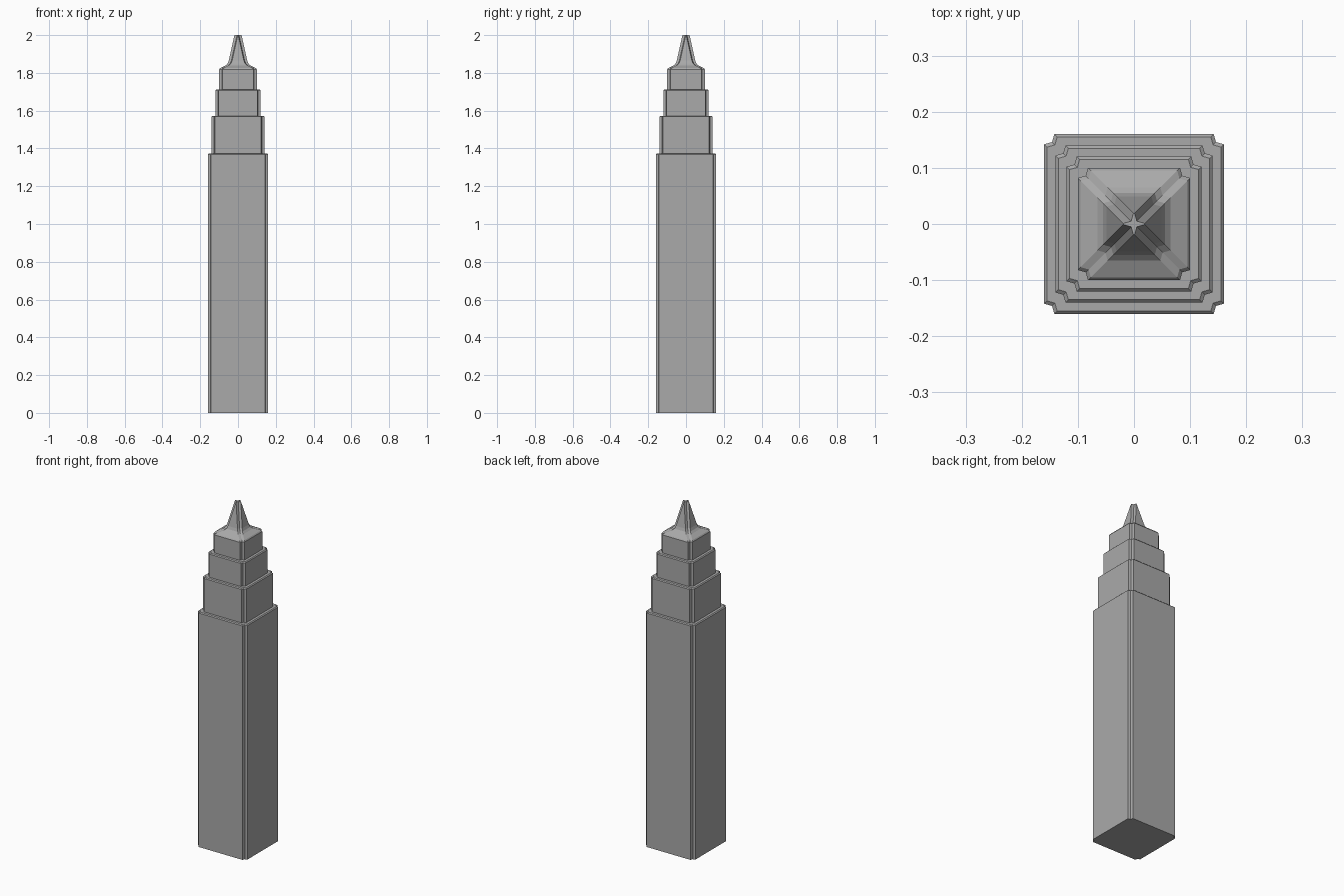
import bpy, bmesh

cube = bpy.data.objects.get("Cube")
if cube:
    bpy.data.objects.remove(cube, do_unlink=True)

stone = bpy.data.materials.new("grey_stone")
stone.use_nodes = True
GREY = (0.4, 0.4, 0.4, 1)
stone.diffuse_color = GREY
stone.node_tree.nodes["Principled BSDF"].inputs["Base Color"].default_value = GREY

NOTCH = 0.018   # corner cut along each side
INNER = 0.014   # depth of the corner cut's inner point


def ring(bm, half, z):
    """Square outline with a notched corner, turned four times."""
    corner = [(half, half - NOTCH), (half - INNER, half - INNER), (half - NOTCH, half)]
    verts = []
    for _ in range(4):
        verts += [bm.verts.new((x, y, z)) for x, y in corner]
        corner = [(-y, x) for x, y in corner]
    return verts


def loft(name, profile):
    """Closed solid through (half width, height) pairs."""
    bm = bmesh.new()
    rings = [ring(bm, half, z) for half, z in profile]
    for low, high in zip(rings, rings[1:]):
        for i in range(len(low)):
            j = (i + 1) % len(low)
            bm.faces.new((low[i], low[j], high[j], high[i]))
    bm.faces.new(rings[0][::-1])
    bm.faces.new(rings[-1])
    bmesh.ops.recalc_face_normals(bm, faces=bm.faces)
    mesh = bpy.data.meshes.new(name)
    bm.to_mesh(mesh)
    bm.free()
    mesh.materials.append(stone)
    obj = bpy.data.objects.new(name, mesh)
    bpy.context.collection.objects.link(obj)
    return obj


# Stepped tower blocks with softly chamfered ledges
for name, half, base, top in [
    ("main_shaft", 0.16, 0, 1.373),
    ("lower_setback", 0.14, 1.373, 1.573),
    ("upper_setback", 0.12, 1.573, 1.713),
]:
    loft(name, [(half, base), (half, top - 0.005), (half - 0.005, top)])

# Crown block with its sloping roof
loft("crown", [(0.10, 1.713), (0.10, 1.818), (0.095, 1.825),
               (0.065, 1.84), (0.055, 1.85)])

# Tapered spire ending in a small star
loft("spire", [(0.055, 1.85), (0.049, 1.865), (0.019, 2.0)])
